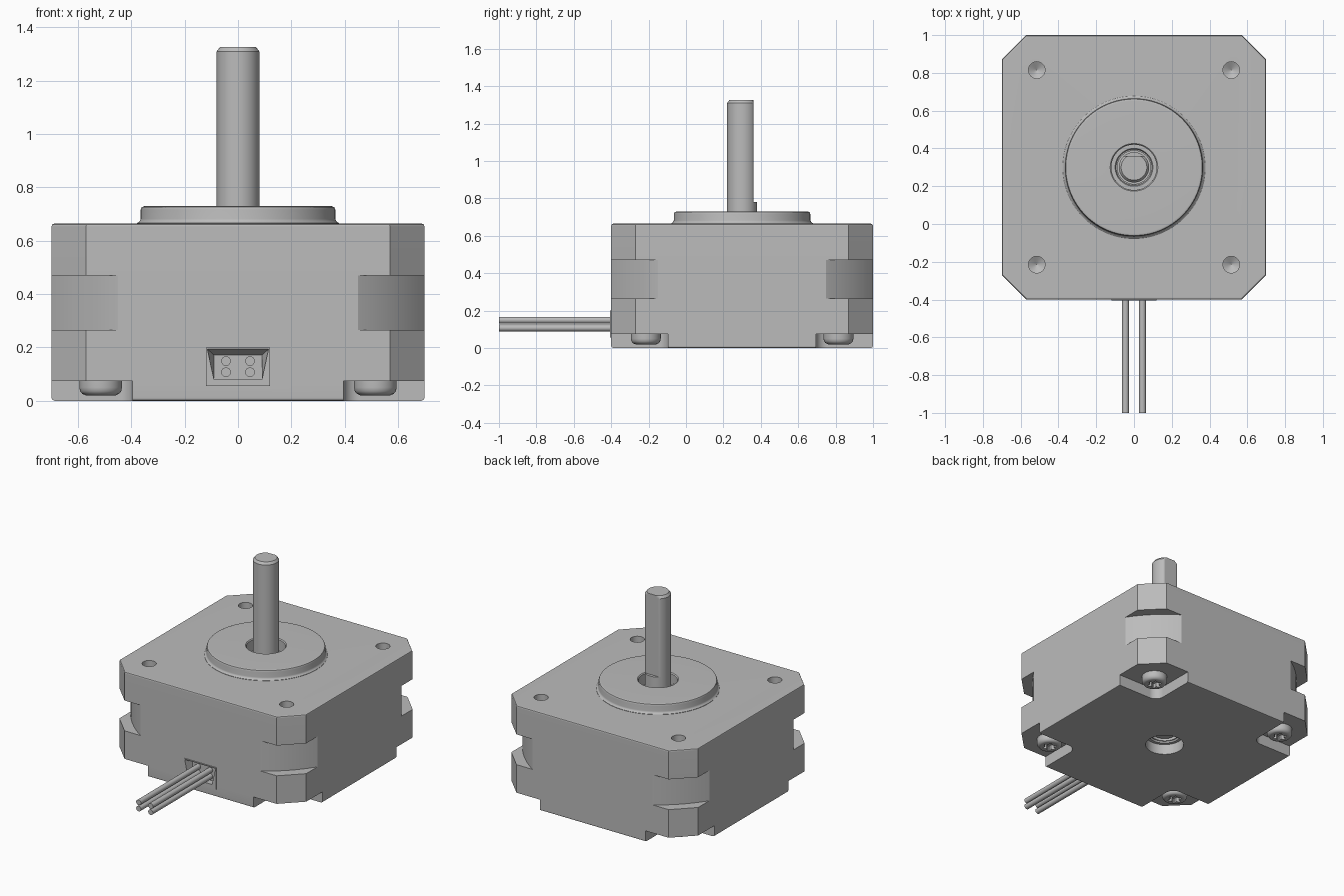
import bpy, bmesh
from math import pi, sin, cos, radians

cube = bpy.data.objects.get("Cube")
if cube:
    bpy.data.objects.remove(cube)

AXIS_Y = 0.3          # motor axis position
HOLE = 0.515          # mounting hole offset from the axis
CORNERS = [(sx, sy) for sx in (-1, 1) for sy in (-1, 1)]

metal = bpy.data.materials.new("grey metal")
metal.use_nodes = True
GREY = (0.5, 0.5, 0.5, 1)
metal.diffuse_color = GREY
metal.node_tree.nodes["Principled BSDF"].inputs["Base Color"].default_value = GREY


def loft(name, rings, closed=False, at=(0, AXIS_Y, 0)):
    """Skin equal-length rings of points; cap the ends, or close into a torus."""
    bm = bmesh.new()
    loops = [[bm.verts.new([p[i] + at[i] for i in range(3)]) for p in r] for r in rings]
    n = len(loops[0])
    pairs = list(zip(loops, loops[1:] + loops[:1]))
    for a, b in pairs if closed else pairs[:-1]:
        for i in range(n):
            j = (i + 1) % n
            bm.faces.new((a[i], a[j], b[j], b[i]))
    if not closed:
        bm.faces.new(loops[0])
        bm.faces.new(loops[-1])
    bmesh.ops.recalc_face_normals(bm, faces=bm.faces)
    mesh = bpy.data.meshes.new(name)
    bm.to_mesh(mesh)
    bm.free()
    mesh.materials.append(metal)
    ob = bpy.data.objects.new(name, mesh)
    bpy.context.collection.objects.link(ob)
    return ob


def circle(r, z, n=64):
    return [(r * cos(2 * pi * i / n), r * sin(2 * pi * i / n), z) for i in range(n)]


def lathe(name, profile, n=64, **kw):
    return loft(name, [circle(r, z, n) for r, z in profile], **kw)


def prism(name, outline, z0, z1, **kw):
    return loft(name, [[(x, y, z) for x, y in outline] for z in (z0, z1)], **kw)


def octagon(inset, z):
    h = 0.7 - inset
    k = h - (0.13 - 0.586 * inset)
    return [(h, -k, z), (h, k, z), (k, h, z), (-k, h, z),
            (-h, k, z), (-h, -k, z), (-k, -h, z), (k, -h, z)]


def activate(ob):
    bpy.ops.object.select_all(action='DESELECT')
    ob.select_set(True)
    bpy.context.view_layer.objects.active = ob


def cut(ob, *cutters):
    for c in cutters:
        m = ob.modifiers.new("cut", 'BOOLEAN')
        m.operation, m.solver, m.object = 'DIFFERENCE', 'EXACT', c
        activate(ob)
        bpy.ops.object.modifier_apply(modifier=m.name)
        bpy.data.objects.remove(c)


def smooth(ob):
    activate(ob)
    bpy.ops.object.shade_smooth_by_angle(angle=radians(32))
    m = ob.modifiers.new("normals", 'WEIGHTED_NORMAL')
    m.keep_sharp = True


# Housing: chamfered square block with softened top and bottom rims
B = 0.012
body = loft("motor_housing", [octagon(i, z) for i, z in (
    (B, 0), (B * 0.3, B * 0.3), (0, B), (0, 0.665 - B), (B * 0.3, 0.665 - B * 0.3), (B, 0.665))])

# Round waist that shows at the corners, and the central bore
cut(body,
    lathe("waist_cutter", [(0.832, 0.265), (1.2, 0.265), (1.2, 0.47), (0.832, 0.47)],
          n=128, closed=True),
    lathe("bore_cutter", [(0.12, -0.1), (0.12, 0.8)]))

# Corner pockets underneath and threaded holes on top
IN, R = 0.395, 0.06
arc = [(IN + R - R * cos(a), IN + R - R * sin(a)) for a in (i * pi / 16 for i in range(9))]
pocket = arc + [(0.8, IN), (0.8, 0.8), (IN, 0.8)]
for sx, sy in CORNERS:
    cut(body,
        prism("pocket_cutter", [(sx * x, sy * y) for x, y in pocket], -0.1, 0.075),
        lathe("hole_cutter", [(0.001, 0.495), (0.044, 0.52), (0.044, 0.8)], n=32,
              at=(sx * HOLE, AXIS_Y + sy * HOLE, 0)))

# Opening for the cable socket
cut(body, prism("socket_cutter", [(-0.115, -0.5), (0.115, -0.5), (0.115, -0.32), (-0.115, -0.32)],
                0.06, 0.195, at=(0, 0, 0)))
smooth(body)

# Raised pilot ring on the front face
smooth(lathe("pilot_ring", [
    (0.12, 0.64), (0.378, 0.64), (0.378, 0.667), (0.37, 0.672), (0.365, 0.682), (0.365, 0.716),
    (0.361, 0.726), (0.351, 0.73), (0.126, 0.73), (0.12, 0.724)], n=96, closed=True))

# Bearing filling the bore around the shaft
smooth(lathe("bearing", [
    (0.121, 0.07), (0.121, 0.65), (0.1, 0.65), (0.095, 0.64), (0.088, 0.64), (0.088, 0.62),
    (0.079, 0.62), (0.079, 0.1), (0.088, 0.1), (0.088, 0.08), (0.095, 0.08), (0.1, 0.07)],
    closed=True))

# Shaft with a flat on its back
def flat(r, z):
    return [(x, min(y, 0.06), h) for x, y, h in circle(r, z)]


smooth(loft("shaft", [circle(0.07, 0.085), circle(0.08, 0.095), circle(0.08, 0.78),
                      flat(0.08, 0.78), flat(0.08, 1.31), flat(0.068, 1.326)]))

# Pan head screws with star recesses
for sx, sy in CORNERS:
    at = (sx * HOLE, AXIS_Y + sy * HOLE, 0)
    screw = lathe("housing_screw", [
        (0.08, 0.085), (0.08, 0.05), (0.077, 0.036), (0.069, 0.026), (0.056, 0.02)], n=48, at=at)
    star = []
    for i in range(48):
        a = 2 * pi * i / 48
        r = 0.036 + 0.008 * cos(6 * a)
        star.append((r * cos(a), r * sin(a)))
    cut(screw, prism("star_cutter", star, 0, 0.05, at=at))
    smooth(screw)

# Cable socket: thin-lipped frame with a sloping upper mouth
def slab(x0, x1, z0, z1, y):
    return [(-x0, y, z0), (x0, y, z0), (x1, y, z1), (-x1, y, z1)]


socket = loft("cable_socket", [slab(0.12, 0.12, 0.055, 0.2, y) for y in (-0.406, -0.398)]
              + [slab(0.115, 0.115, 0.06, 0.195, y) for y in (-0.398, -0.32)], at=(0, 0, 0))
cut(socket, loft("mouth_cutter", [slab(0.09, 0.117, 0.08, 0.197, -0.42),
                                  slab(0.09, 0.114, 0.08, 0.193, -0.4),
                                  slab(0.09, 0.09, 0.08, 0.172, -0.36)], at=(0, 0, 0)))

# Four wires leaving the socket
for x in (-0.045, 0.045):
    for z in (0.107, 0.149):
        smooth(loft("wire", [[(cx, y, cz) for cx, cz, _ in circle(0.018, 0, 24)]
                             for y in (-0.34, -1.0)], at=(x, 0, z)))
